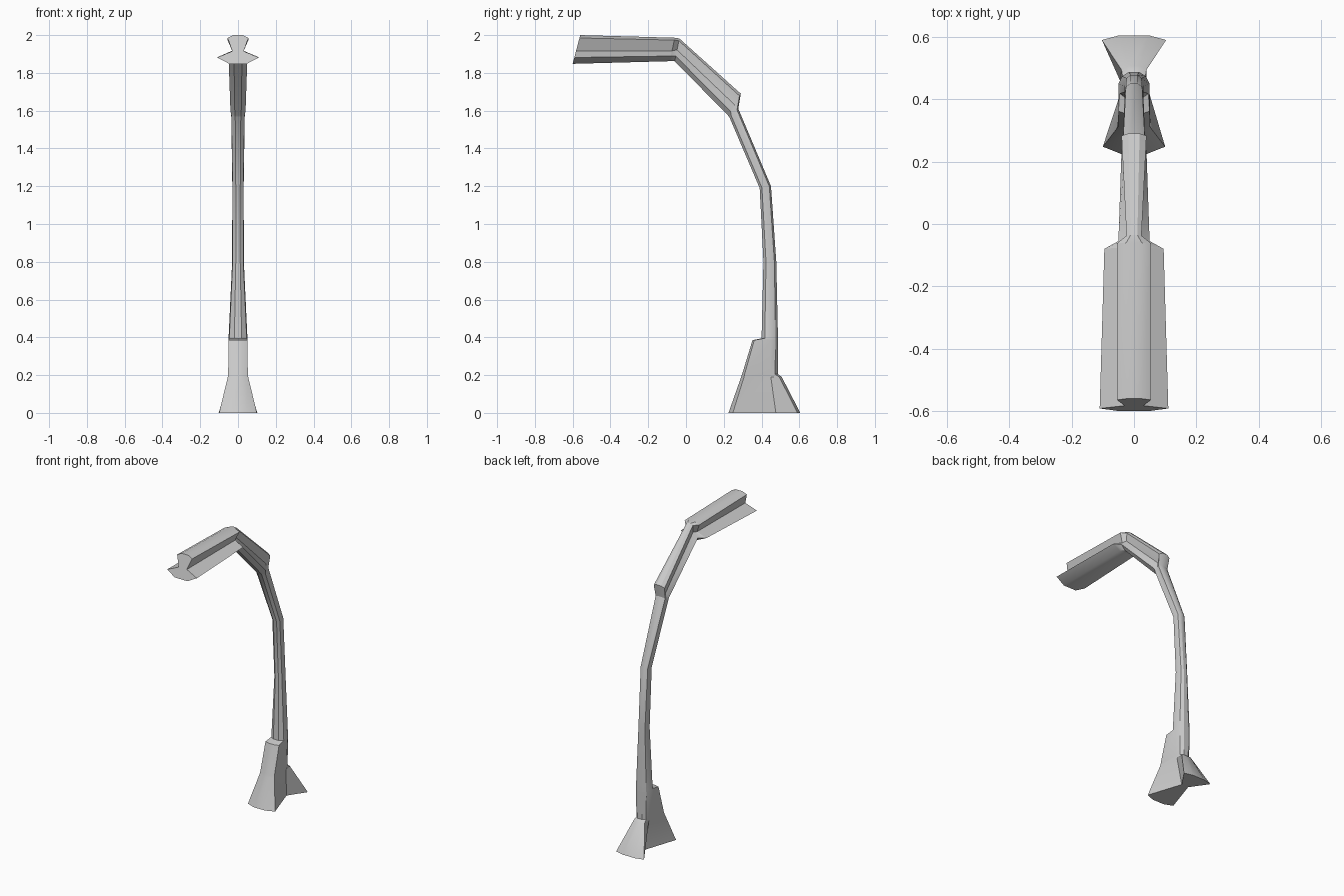
import bpy, bmesh, math

# Stations from lamp tip to foot:
# outer (y, z), inner (y, z), half widths (outer lip, waist, inner lip),
# depth fractions of those three points from the outer side to the inner side
STATIONS = [
    ((-0.56, 2.00), (-0.60, 1.848), (0.055, 0.030, 0.110), (0.10, 0.56, 0.78)),
    ((-0.06, 1.986), (-0.085, 1.862), (0.055, 0.030, 0.095), (0.10, 0.56, 0.78)),
    ((-0.035, 1.982), (-0.06, 1.862), (0.024, 0.020, 0.050), (0.10, 0.50, 0.78)),
    ((0.29, 1.69), (0.222, 1.575), (0.040, 0.028, 0.040), (0.10, 0.50, 0.80)),
    ((0.277, 1.61), (0.230, 1.565), (0.035, 0.036, 0.035), (0.15, 0.50, 0.80)),
    ((0.45, 1.20), (0.39, 1.19), (0.026, 0.030, 0.028), (0.15, 0.50, 0.80)),
    ((0.478, 0.80), (0.41, 0.80), (0.024, 0.031, 0.028), (0.15, 0.50, 0.80)),
    ((0.487, 0.395), (0.40, 0.395), (0.038, 0.050, 0.046), (0.15, 0.45, 0.80)),
    ((0.487, 0.385), (0.352, 0.385), (0.038, 0.050, 0.050), (0.10, 0.28, 0.93)),
    ((0.487, 0.205), (0.297, 0.205), (0.036, 0.045, 0.052), (0.08, 0.22, 0.93)),
    ((0.507, 0.19), (0.292, 0.19), (0.040, 0.040, 0.054), (0.06, 0.27, 0.93)),
    ((0.605, 0.00), (0.225, 0.00), (0.103, 0.025, 0.100), (0.04, 0.34, 0.94)),
]


def section(outer, inner, widths, fracs):
    """Closed cross-section: flat outer lip, waist, flat inner lip."""
    half = [(0, widths[0] * 0.45)]
    half += list(zip(fracs, widths))
    half += [(1, widths[2] * 0.42)]
    loop = half + [(f, -w) for f, w in reversed(half)]
    return [(w, outer[0] + (inner[0] - outer[0]) * f,
             outer[1] + (inner[1] - outer[1]) * f) for f, w in loop]


# Loft the sections into one continuous lamp post
bm = bmesh.new()
rings = [[bm.verts.new(p) for p in section(*s)] for s in STATIONS]
for a, b in zip(rings, rings[1:]):
    n = len(a)
    for i in range(n):
        j = (i + 1) % n
        bm.faces.new((a[i], a[j], b[j], b[i]))

# End caps at the lamp tip and under the foot
bm.faces.new(rings[0])
bm.faces.new(rings[-1])
bmesh.ops.recalc_face_normals(bm, faces=bm.faces)

mesh = bpy.data.meshes.new("street_lamp_post")
bm.to_mesh(mesh)
bm.free()
lamp = bpy.data.objects.new("street_lamp_post", mesh)
bpy.context.collection.objects.link(lamp)
bpy.context.view_layer.objects.active = lamp
lamp.select_set(True)
bpy.ops.object.shade_smooth_by_angle(angle=math.radians(30))
